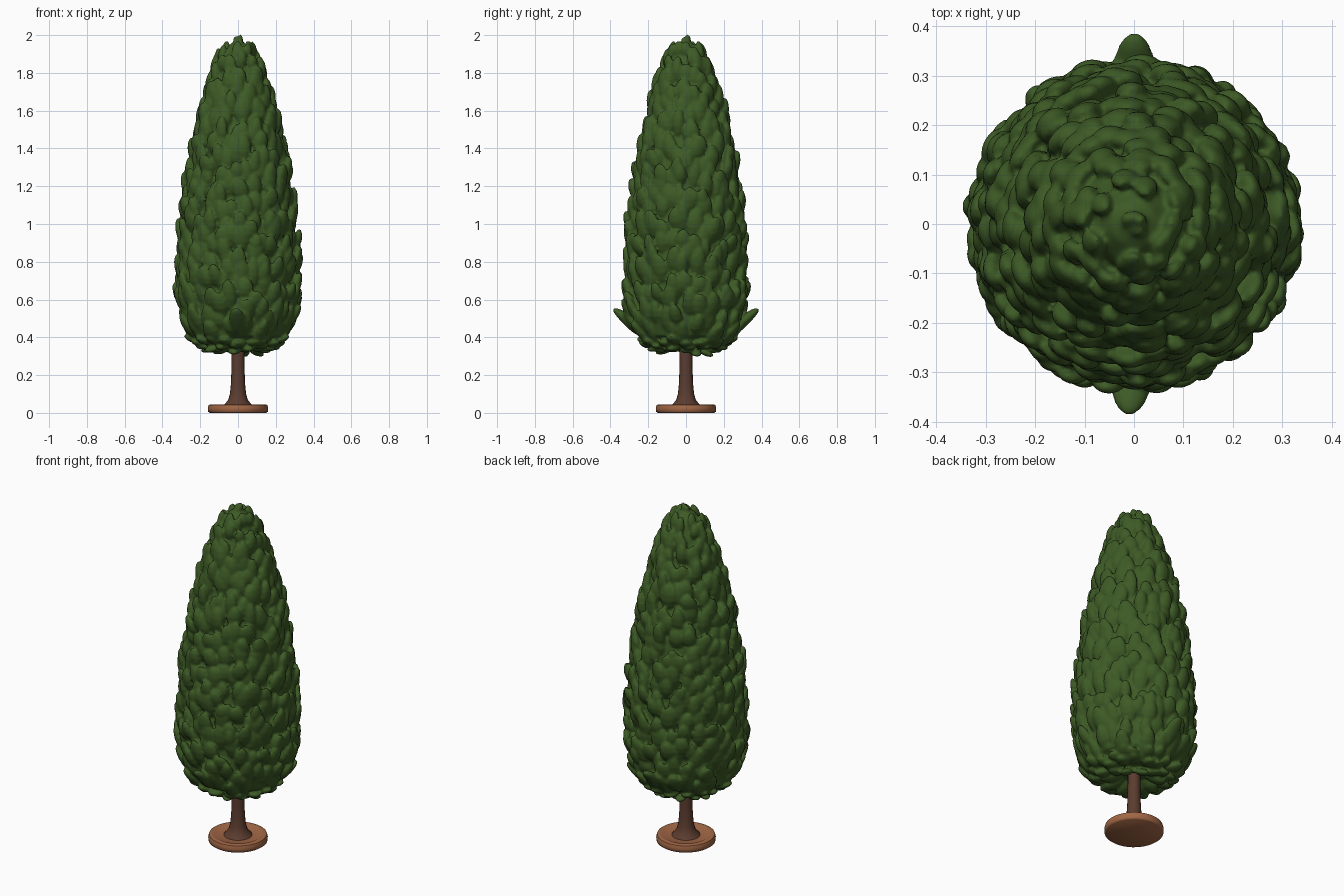
import bpy, bmesh, math, random
from mathutils import Vector

if "Cube" in bpy.data.objects:
    bpy.data.objects.remove(bpy.data.objects["Cube"])

random.seed(4)


def material(name, rgb):
    m = bpy.data.materials.new(name)
    m.diffuse_color = (*rgb, 1)
    m.use_nodes = True
    m.node_tree.nodes["Principled BSDF"].inputs["Base Color"].default_value = m.diffuse_color
    return m


GREEN = material("leaf green", (0.047, 0.103, 0.019))
BARK = material("bark brown", (0.105, 0.045, 0.028))
CLAY = material("clay brown", (0.36, 0.135, 0.06))


def finish(name, bm, mat, angle=None):
    bmesh.ops.recalc_face_normals(bm, faces=bm.faces)
    me = bpy.data.meshes.new(name)
    bm.to_mesh(me)
    bm.free()
    me.materials.append(mat)
    ob = bpy.data.objects.new(name, me)
    bpy.context.collection.objects.link(ob)
    bpy.context.view_layer.objects.active = ob
    ob.select_set(True)
    if angle:
        bpy.ops.object.shade_smooth_by_angle(angle=math.radians(angle))
    else:
        bpy.ops.object.shade_smooth()
    ob.select_set(False)
    return ob


def skin(bm, rings):
    """Bridge closed rings of points and cap both ends."""
    vs = [[bm.verts.new(p) for p in r] for r in rings]
    n = len(vs[0])
    for a, b in zip(vs, vs[1:]):
        for i in range(n):
            bm.faces.new((a[i], a[(i + 1) % n], b[(i + 1) % n], b[i]))
    bm.faces.new(vs[0][::-1])
    bm.faces.new(vs[-1])


def lathe(bm, profile, sides):
    skin(bm, [[(r * math.cos(i * math.tau / sides), r * math.sin(i * math.tau / sides), z)
               for i in range(sides)] for r, z in profile])
    return bm


# Base disc with a rounded rim and shallow recess, and a flared trunk
finish("base_disc", lathe(bmesh.new(), [
    (0.15, 0), (0.158, 0.006), (0.16, 0.025), (0.155, 0.042), (0.147, 0.045),
    (0.128, 0.044), (0.115, 0.037), (0.03, 0.04)], 40), CLAY, 50)
finish("trunk", lathe(bmesh.new(), [
    (0.08, 0.036), (0.066, 0.05), (0.052, 0.07), (0.043, 0.1), (0.038, 0.15),
    (0.035, 0.22), (0.034, 0.32), (0.034, 0.39)], 16), BARK, 50)

# Crown silhouette as (z, radius)
OUT = [(0.33, 0.19), (0.37, 0.245), (0.42, 0.28), (0.5, 0.308), (0.6, 0.32), (0.8, 0.318),
       (0.95, 0.31), (1.1, 0.295), (1.3, 0.268), (1.45, 0.24), (1.6, 0.202), (1.75, 0.165),
       (1.85, 0.135), (1.92, 0.105), (1.96, 0.075), (1.985, 0.03)]


def radius(z):
    if z <= OUT[0][0]:
        return OUT[0][1]
    for (a, ra), (b, rb) in zip(OUT, OUT[1:]):
        if z <= b:
            return ra + (rb - ra) * (z - a) / (b - a)
    return OUT[-1][1]


def leaf(bm, ang, base, tip, width, thick, bow):
    """Pointed, puffy leaf from base (r, z) to tip (r, z), bowed outward."""
    rad = Vector((math.cos(ang), math.sin(ang), 0))
    side = Vector((-math.sin(ang), math.cos(ang), 0))
    a = rad * base[0] + Vector((0, 0, base[1]))
    b = rad * tip[0] + Vector((0, 0, tip[1])) + side * random.uniform(-0.015, 0.015)
    out = side.cross((b - a).normalized())
    if out.dot(rad) < 0 and abs(out.z) < 0.7:
        out = -out
    rings = []
    for t, s in ((0, 0.3), (0.2, 0.75), (0.45, 1), (0.68, 0.95), (0.86, 0.7), (0.96, 0.4), (1, 0.1)):
        c = a.lerp(b, t) + out * bow * math.sin(math.pi * t)
        rings.append([c + side * (width / 2 * s * math.cos(k * math.tau / 10))
                      + out * (thick / 2 * s * math.sin(k * math.tau / 10)) for k in range(10)])
    skin(bm, rings)


# Crown core, then staggered rows of upright leaves
bm = lathe(bmesh.new(), [(0.03, 0.355)] + [(max(r - 0.028, 0.008), z + (0.025 if z < 0.4 else -0.012))
                                           for z, r in OUT], 48)
z, row = 0.37, 0
while z < 1.86:
    size = 1 if z < 1.6 else 1 - 0.3 * (z - 1.6) / 0.3
    n = max(6, round(math.tau * radius(z) / 0.085))
    for i in range(n):
        ang = (i + row * 0.5 + random.uniform(-0.35, 0.35)) * math.tau / n
        zz = z + random.uniform(-0.035, 0.035)
        ln = random.uniform(0.11, 0.18) * size
        top = min(zz + ln, 1.97)
        push = random.uniform(-0.016, 0.024) * (1 if z < 1.6 else 0.4)
        leaf(bm, ang, (radius(zz) - 0.045, zz), (radius(top) + push, top),
             random.uniform(0.065, 0.095) * size, 0.05 * size, 0.006)
    z += 0.062
    row += 1
# Drooping skirt leaves under the crown
for n, r0, z0, r1, z1 in ((10, 0.05, 0.37, 0.165, 0.318), (15, 0.10, 0.38, 0.225, 0.345),
                          (20, 0.16, 0.38, 0.268, 0.39)):
    for i in range(n):
        j = random.uniform(-0.02, 0.02)
        leaf(bm, (i + random.uniform(-0.3, 0.3)) * math.tau / n, (r0, z0),
             (r1 + j, z1 + j), 0.075, 0.04, 0.008)
# Two larger leaves flaring to front and back
for s in (-1, 1):
    leaf(bm, s * math.pi / 2, (0.26, 0.42), (0.384, 0.552), 0.085, 0.055, -0.01)
# Tip sprigs
for i in range(4):
    leaf(bm, i * math.tau / 4, (0.006, 1.93), (0.014, 2.004 - 0.005 * i), 0.034, 0.028, 0.003)

# Fuse leaves and core into one soft, lumpy surface
crown = finish("crown", bm, GREEN)
fuse = crown.modifiers.new("fuse", 'REMESH')
fuse.mode = 'VOXEL'
fuse.voxel_size = 0.0075
fuse.use_smooth_shade = True
soften = crown.modifiers.new("soften", 'SMOOTH')
soften.factor = 0.5
soften.iterations = 2
